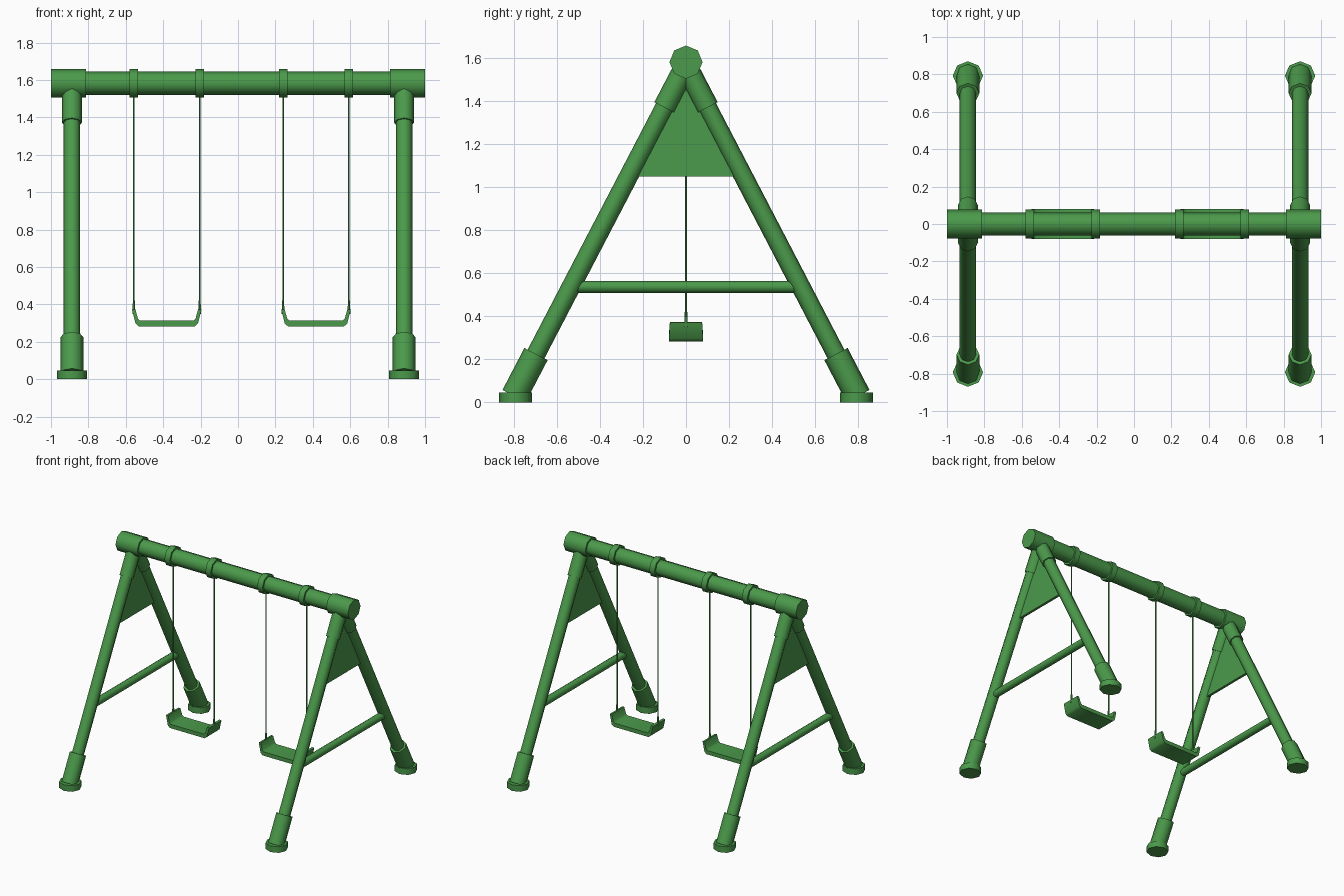
import bpy, bmesh, math
from mathutils import Vector

cube = bpy.data.objects.get("Cube")
if cube:
    bpy.data.objects.remove(cube, do_unlink=True)

green = bpy.data.materials.new("leaf green")
green.use_nodes = True
colour = (0.07, 0.32, 0.07, 1)
green.diffuse_color = colour
green.node_tree.nodes["Principled BSDF"].inputs["Base Color"].default_value = colour


def finish(name, bm, angle):
    """Turn a bmesh into a green object with smooth sides and sharp rims."""
    bmesh.ops.recalc_face_normals(bm, faces=bm.faces)
    mesh = bpy.data.meshes.new(name)
    bm.to_mesh(mesh)
    bm.free()
    mesh.materials.append(green)
    obj = bpy.data.objects.new(name, mesh)
    bpy.context.collection.objects.link(obj)
    bpy.ops.object.select_all(action="DESELECT")
    obj.select_set(True)
    bpy.context.view_layer.objects.active = obj
    bpy.ops.object.shade_smooth_by_angle(angle=math.radians(angle))
    return obj


def tube(name, start, end, radius, end_radius=None, sides=8):
    """Closed tube between two points."""
    start, end = Vector(start), Vector(end)
    axis = end - start
    bm = bmesh.new()
    bmesh.ops.create_cone(bm, cap_ends=True, segments=sides, radius1=radius,
                          radius2=end_radius or radius, depth=axis.length)
    obj = finish(name, bm, 50)
    obj.rotation_mode = "QUATERNION"
    obj.rotation_quaternion = axis.to_track_quat("Z", "Y")
    obj.location = (start + end) / 2
    return obj


def prism(name, outline, vec, angle=30):
    """Extrude a closed outline along a vector."""
    bm = bmesh.new()
    face = bm.faces.new([bm.verts.new(p) for p in outline])
    new = bmesh.ops.extrude_face_region(bm, geom=[face])["geom"]
    verts = [v for v in new if isinstance(v, bmesh.types.BMVert)]
    bmesh.ops.translate(bm, verts=verts, vec=vec)
    return finish(name, bm, angle)


BEAM_Z = 1.583
LEG_X = 0.888


def leg_point(side_x, side_y, z):
    """Point on the slanted leg axis at height z."""
    return (side_x * LEG_X, side_y * (0.815 - 0.521 * z), z)


# Top beam
tube("top_beam", (-0.95, 0, BEAM_Z), (0.95, 0, BEAM_Z), 0.062)

# End frames
for sx, side in ((1, "left"), (-1, "right")):
    x = sx * LEG_X
    tube(side + "_beam_cap", (sx * 0.813, 0, BEAM_Z), (sx, 0, BEAM_Z), 0.077)
    for sy, end in ((-1, "front"), (1, "back")):
        name = f"{end}_{side}_"
        at = lambda z: leg_point(sx, sy, z)
        tube(name + "leg", at(0.04), at(1.55), 0.044)
        tube(name + "upper_sleeve", at(1.372), at(1.55), 0.053)
        tube(name + "lower_sleeve", at(0.03), at(0.225), 0.061)
        foot = tube(name + "foot", (x, sy * 0.793, 0), (x, sy * 0.793, 0.047), 0.081)
        foot.scale.y = 0.95
    tube(side + "_crossbar", (x, -0.53, 0.538), (x, 0.53, 0.538), 0.028)
    prism(side + "_gusset_panel",
          [(x - 0.01, -0.26, 1.05), (x - 0.01, 0.26, 1.05), (x - 0.01, 0, 1.56)],
          (0.02, 0, 0))

# Swings: half of the seat cross-section, mirrored into a shallow U
half = [(0.150, 0.283), (0.167, 0.298), (0.186, 0.372),
        (0.168, 0.375), (0.154, 0.324), (0.142, 0.313)]
for cx, side in ((0.417, "left"), (-0.381, "right")):
    section = half + [(-px, pz) for px, pz in reversed(half)]
    seat = prism(side + "_seat", [(cx + px, -0.079, pz) for px, pz in section],
                 (0, 0.158, 0), 50)
    # Lips narrow slightly towards their tops
    for v in seat.data.vertices:
        if v.co.z > 0.35:
            v.co.y *= 0.95
    for s, hand in ((1, "left"), (-1, "right")):
        x = cx + s * 0.176
        name = f"{side}_swing_{hand}_"
        tube(name + "collar", (x - 0.023, 0, BEAM_Z), (x + 0.023, 0, BEAM_Z), 0.077)
        tube(name + "rope", (x, 0, 0.38), (x, 0, BEAM_Z - 0.05), 0.005, sides=6)
        tube(name + "rope_end", (x, 0, 0.35), (x, 0, 0.42), 0.009, 0.006, sides=6)
